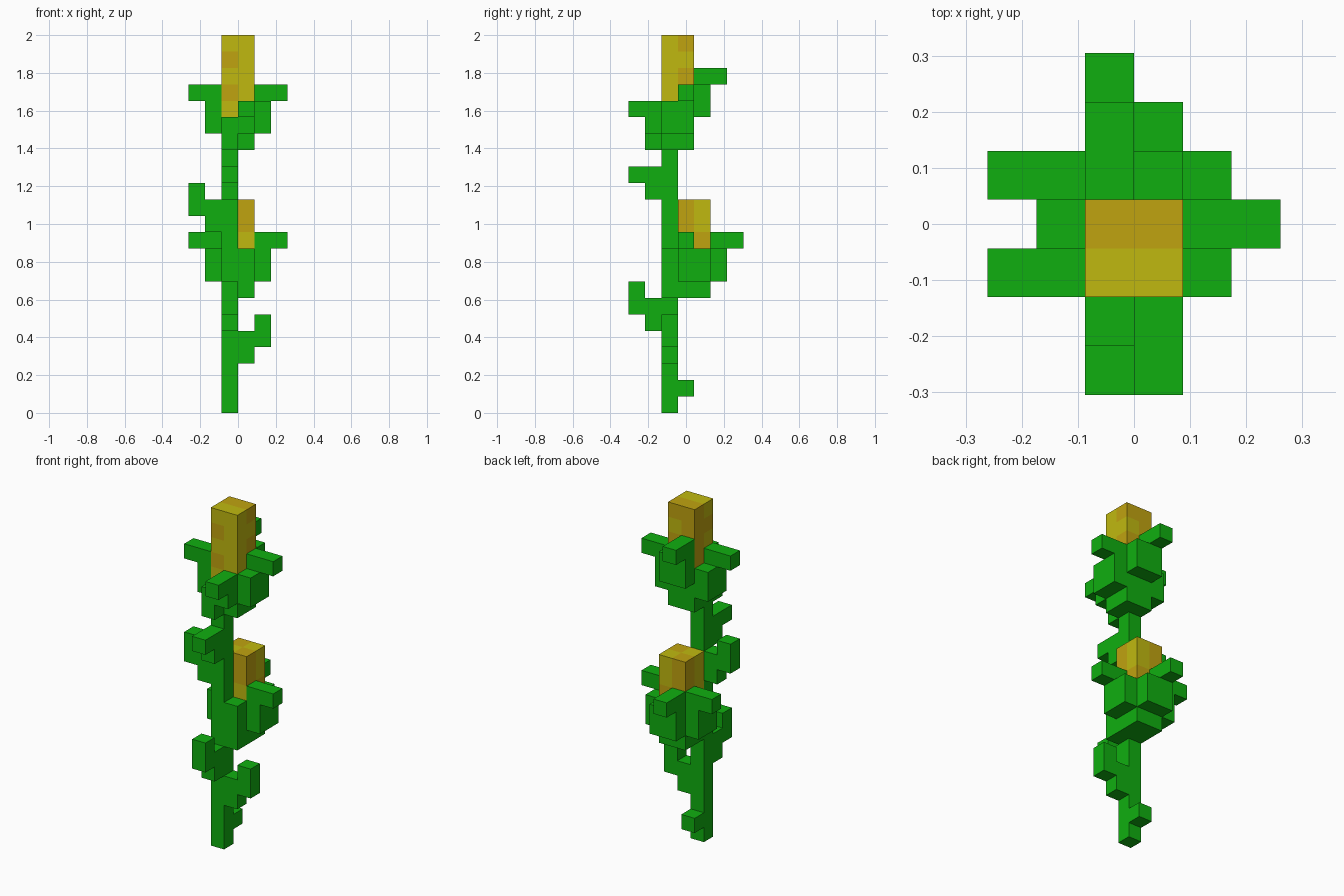
import bpy, bmesh, math
from mathutils import Vector

cube = bpy.data.objects.get("Cube")
if cube:
    bpy.data.objects.remove(cube, do_unlink=True)

U = 2 / 23                                  # one block
ORIGIN = Vector((-3 * U, -3.5 * U, 0))      # corner of the 6 x 7 x 23 block grid


def material(name, rgb):
    m = bpy.data.materials.new(name)
    m.use_nodes = True
    m.diffuse_color = (*rgb, 1)
    m.node_tree.nodes["Principled BSDF"].inputs["Base Color"].default_value = (*rgb, 1)
    return m


GREEN = material("leaf green", (0.005, 0.43, 0.005))
YELLOW = material("yellow", (0.527, 0.485, 0.005))
AMBER = material("amber", (0.527, 0.366, 0.005))


def blocks(*columns):
    """Each column is (x, y, lowest z, highest z) in blocks, both ends included."""
    return {(x, y, z) for x, y, lo, hi in columns for z in range(lo, hi + 1)}


def square(y, lo, hi):
    """Two by two blocks around the flower axis."""
    return blocks(*[(x, y + d, lo, hi) for x in (2, 3) for d in (0, 1)])


green_parts = {
    "stem": blocks((2, 2, 0, 15)),
    # leaves along the stem
    "bottom_bud": blocks((2, 3, 1, 1)),
    "lower_left_leaf": blocks((3, 2, 3, 4), (4, 2, 4, 5)),
    "lower_front_leaf": blocks((2, 1, 5, 6), (2, 0, 6, 7)),
    "upper_right_leaf": blocks((1, 2, 11, 12), (0, 2, 12, 13)),
    "upper_front_leaf": blocks((2, 1, 13, 14), (2, 0, 14, 14)),
    # lower flower cup
    "lower_cup_base": square(3, 7, 9),
    "lower_front_sepal": blocks((3, 2, 7, 9)),
    "lower_left_sepal": blocks((4, 3, 8, 10), (4, 4, 8, 9), (5, 3, 10, 10)),
    "lower_right_sepal": blocks((1, 3, 8, 9), (1, 4, 8, 10), (0, 4, 10, 10)),
    "lower_back_sepal": blocks((2, 5, 8, 10), (3, 5, 8, 9), (2, 6, 10, 10)),
    # upper flower cup
    "upper_cup_base": square(2, 16, 17),
    "upper_front_sepal": blocks((2, 1, 16, 17), (3, 1, 17, 18), (3, 0, 18, 18)),
    "upper_left_sepal": blocks((4, 2, 17, 18), (4, 3, 17, 19), (5, 3, 19, 19)),
    "upper_right_sepal": blocks((1, 2, 17, 19), (1, 3, 17, 18), (0, 2, 19, 19)),
    "upper_back_sepal": blocks((2, 4, 18, 20), (3, 4, 18, 19), (2, 5, 20, 20)),
}
flower_parts = {"lower_flower": square(3, 10, 12), "upper_flower": square(2, 18, 22)}

# darker blocks on the flowers
amber = blocks((2, 2, 21, 21), (2, 2, 19, 19),
               (2, 3, 18, 22), (3, 3, 18, 20), (3, 3, 22, 22),
               (3, 3, 11, 12), (3, 4, 10, 10), (2, 4, 11, 12))

filled = set().union(*green_parts.values(), *flower_parts.values())


def build(name, cells, mats):
    """Make the outer skin of a group of blocks, with coplanar faces merged."""
    bm = bmesh.new()
    for cell in sorted(cells):
        for axis in range(3):
            for side in (0, 1):
                near = list(cell)
                near[axis] += 2 * side - 1
                if tuple(near) in filled:
                    continue
                b, c = (axis + 1) % 3, (axis + 2) % 3
                ring = []
                for s, t in ((0, 0), (1, 0), (1, 1), (0, 1)):
                    p = list(cell)
                    p[axis] += side
                    p[b] += s
                    p[c] += t
                    ring.append(bm.verts.new(ORIGIN + Vector(p) * U))
                face = bm.faces.new(ring if side else ring[::-1])
                face.material_index = int(len(mats) > 1 and cell in amber)
    bmesh.ops.remove_doubles(bm, verts=bm.verts, dist=1e-4)
    bmesh.ops.dissolve_limit(bm, angle_limit=math.radians(1), verts=bm.verts,
                             edges=bm.edges, delimit={'MATERIAL'})
    mesh = bpy.data.meshes.new(name)
    bm.to_mesh(mesh)
    bm.free()
    for m in mats:
        mesh.materials.append(m)
    bpy.context.collection.objects.link(bpy.data.objects.new(name, mesh))


for name, cells in green_parts.items():
    build(name, cells, [GREEN])
for name, cells in flower_parts.items():
    build(name, cells, [YELLOW, AMBER])
